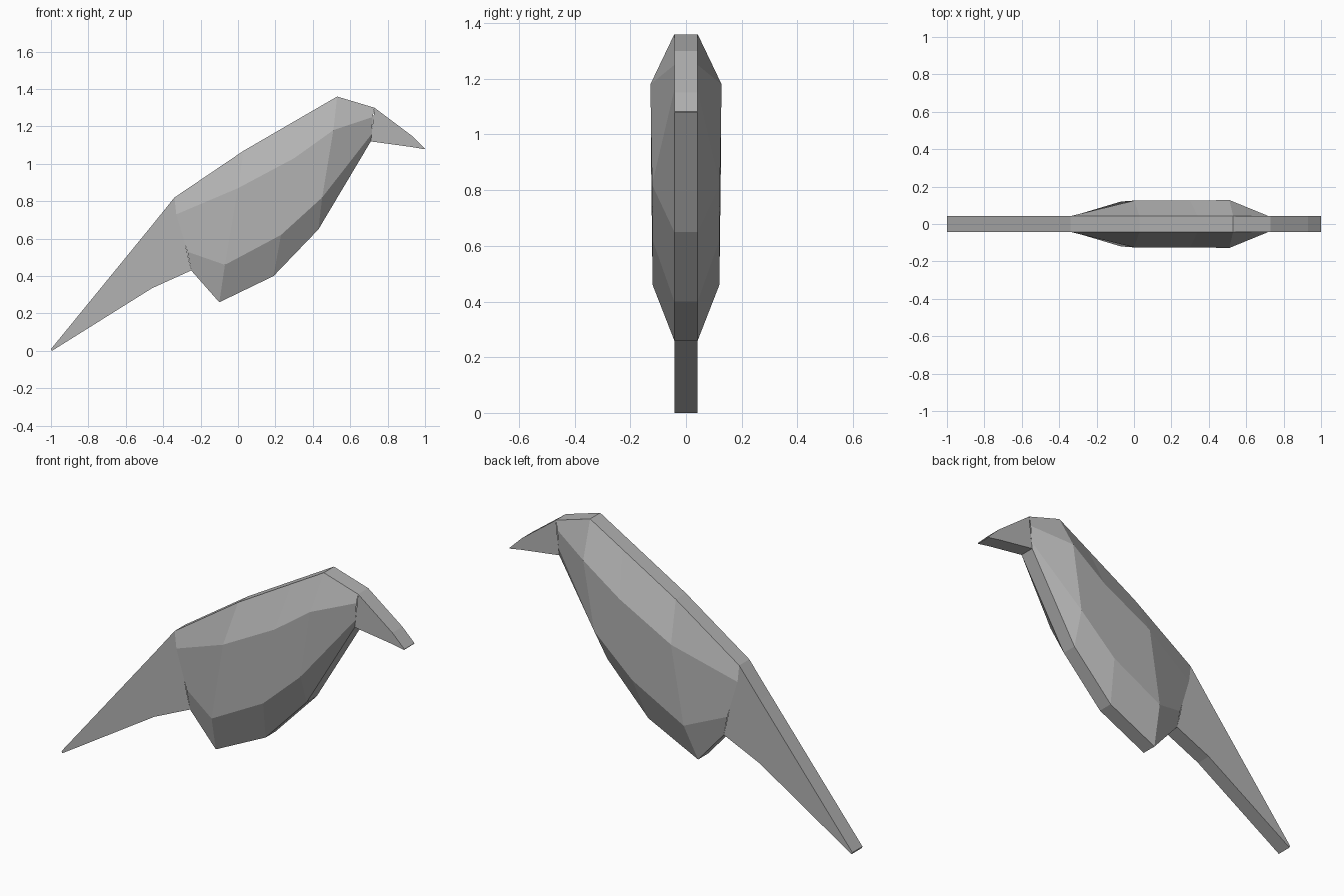
import bpy, bmesh

if "Cube" in bpy.data.objects:
    bpy.data.objects.remove(bpy.data.objects["Cube"])

HALF = 0.042  # half thickness of the flat rim, tail and beak

grey = bpy.data.materials.new("plain grey")
grey.diffuse_color = (0.45, 0.45, 0.45, 1)
grey.use_nodes = True
grey.node_tree.nodes["Principled BSDF"].inputs["Base Color"].default_value = grey.diffuse_color


def build(name, columns, close_start=False, close_end=False):
    """Each column lists (x, z, half width) from back to belly; mirrored in y."""
    bm = bmesh.new()
    sides = [[[bm.verts.new((x, s * y, z)) for x, z, y in col] for col in columns]
             for s in (-1, 1)]
    front, back = sides
    for side in sides:                      # the two broad sides
        for a, b in zip(side, side[1:]):
            for i in range(len(a) - 1):
                bm.faces.new((a[i], a[i + 1], b[i + 1], b[i]))
    for i in range(len(columns) - 1):       # narrow strips along back and belly
        for k in (0, -1):
            bm.faces.new((front[i][k], front[i + 1][k], back[i + 1][k], back[i][k]))
    for closed, n in ((close_start, 0), (close_end, -1)):
        if closed:
            bm.faces.new(front[n] + back[n][::-1])
    bmesh.ops.recalc_face_normals(bm, faces=bm.faces)
    # orient outwards, as the parts may be open at their joints
    bm.faces.ensure_lookup_table()
    if bm.faces[0].normal.y > 0:
        bmesh.ops.reverse_faces(bm, faces=bm.faces)
    mesh = bpy.data.meshes.new(name)
    bm.to_mesh(mesh)
    bm.free()
    mesh.materials.append(grey)
    obj = bpy.data.objects.new(name, mesh)
    bpy.context.collection.objects.link(obj)
    return obj


def flat(*points):
    return [(x, z, HALF) for x, z in points]


# faceted body: flat rim with a bulge on either side
tail_joint = flat((-0.34, 0.82), (-0.33, 0.73), (-0.27, 0.53), (-0.25, 0.43))
beak_joint = flat((0.73, 1.30), (0.72, 1.25), (0.715, 1.16), (0.71, 1.12))
body = [
    tail_joint,
    [(0.03, 1.07, HALF), (0.00, 0.87, 0.125), (-0.07, 0.46, 0.12), (-0.10, 0.26, HALF)],
    [(0.34, 1.25, HALF), (0.30, 1.03, 0.125), (0.23, 0.62, 0.12), (0.19, 0.40, HALF)],
    [(0.53, 1.36, HALF), (0.51, 1.18, 0.128), (0.45, 0.82, 0.122), (0.43, 0.65, HALF)],
    beak_joint,
]
build("body", body)

# flat tapering tail
build("tail", [
    flat((-1.0, 0.01), (-0.995, 0.0)),
    flat((-0.46, 0.671), (-0.46, 0.335)),
    [tail_joint[0], tail_joint[-1]],
], close_start=True)

# flat hooked beak
build("beak", [
    [beak_joint[0], beak_joint[-1]],
    flat((0.93, 1.15), (0.93, 1.09)),
    flat((1.0, 1.082), (0.998, 1.078)),
], close_end=True)
